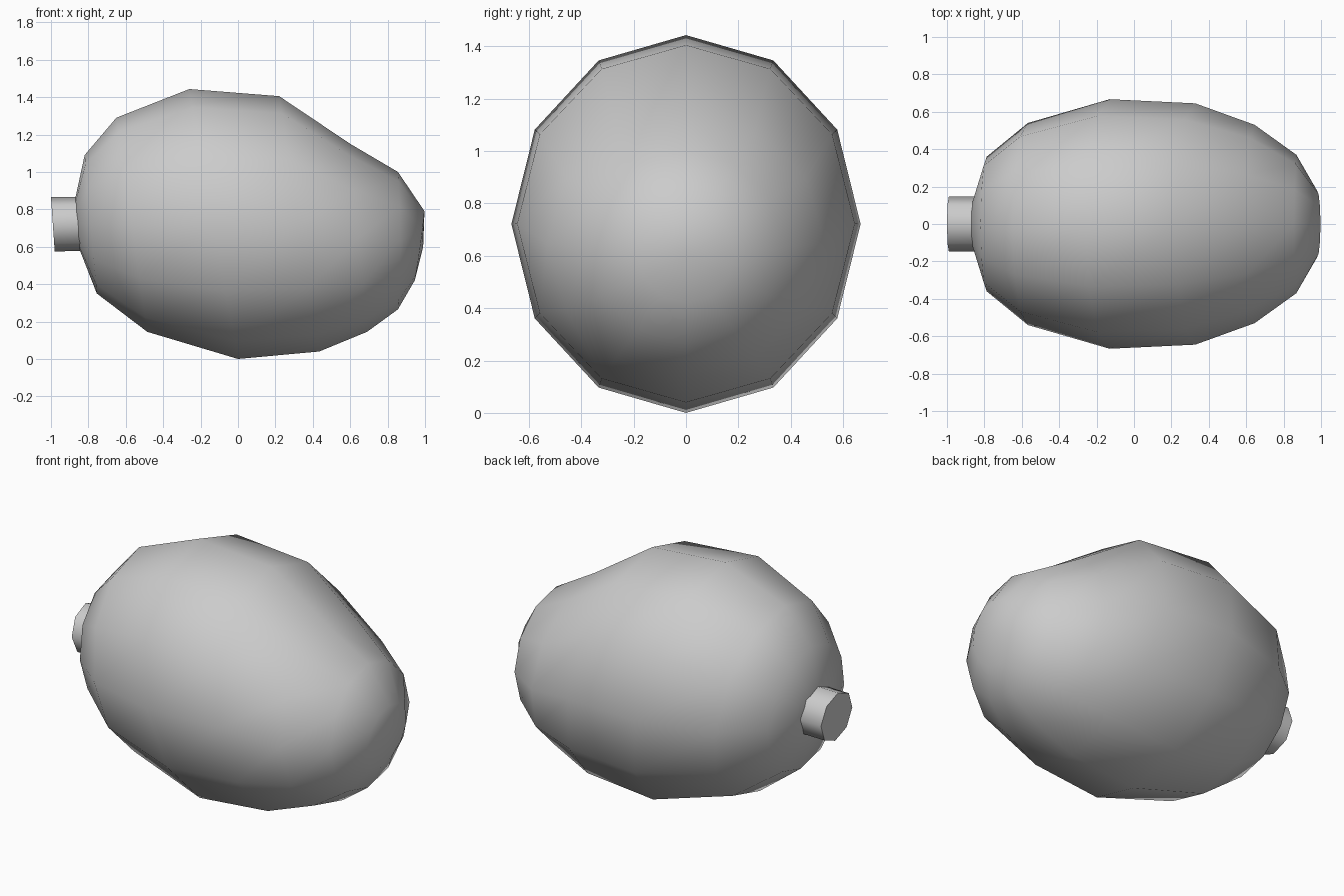
import bpy, bmesh
from math import sin, cos, pi

if "Cube" in bpy.data.objects:
    bpy.data.objects.remove(bpy.data.objects["Cube"])


def finish(name, bm, angle):
    bmesh.ops.recalc_face_normals(bm, faces=bm.faces)
    me = bpy.data.meshes.new(name)
    bm.to_mesh(me)
    bm.free()
    ob = bpy.data.objects.new(name, me)
    bpy.context.collection.objects.link(ob)
    bpy.context.view_layer.objects.active = ob
    ob.select_set(True)
    bpy.ops.object.shade_smooth_by_angle(angle=angle)
    ob.select_set(False)


def loft(rings, sides, poles=None):
    """Each ring: top (x, z), bottom (x, z), half width, x offset at the sides."""
    bm = bmesh.new()
    loops = []
    for (tx, tz), (bx, bz), w, off in rings:
        loop = []
        for i in range(sides):
            a = 2 * pi * i / sides
            c, s = cos(a), sin(a)
            x = (tx + bx) / 2 + c * (tx - bx) / 2 + off * s * s
            z = (tz + bz) / 2 + c * (tz - bz) / 2
            loop.append(bm.verts.new((x, w * s, z)))
        loops.append(loop)
    for p, q in zip(loops, loops[1:]):
        for i in range(sides):
            j = (i + 1) % sides
            bm.faces.new((p[i], p[j], q[j], q[i]))
    for k, loop in enumerate((loops[0], loops[-1])):
        if poles:
            tip = bm.verts.new((poles[k][0], 0, poles[k][1]))
            for i in range(sides):
                bm.faces.new((tip, loop[i], loop[(i + 1) % sides]))
        else:
            bm.faces.new(loop)
    return bm


# Body: twelve-sided rounded form with tilted rings
body = [
    ((-0.82, 1.09), (-0.755, 0.35), 0.36, 0),
    ((-0.65, 1.29), (-0.485, 0.145), 0.54, 0),
    ((-0.26, 1.443), (0.0, 0.0), 0.667, 0),
    ((0.22, 1.405), (0.435, 0.04), 0.645, 0),
    ((0.60, 1.15), (0.69, 0.145), 0.53, 0),
    ((0.855, 1.0), (0.855, 0.265), 0.37, 0.013),
    ((0.997, 0.79), (0.945, 0.42), 0.185, 0.004),
]
finish("body", loft(body, 12, [(-0.90, 0.72), (0.99, 0.60)]), pi)

# Stub: short eight-sided plug on the left end
stub = [
    ((-1.0, 0.865), (-0.98, 0.575), 0.147, 0),
    ((-0.80, 0.868), (-0.78, 0.578), 0.147, 0),
]
finish("end_stub", loft(stub, 8), pi / 3)
